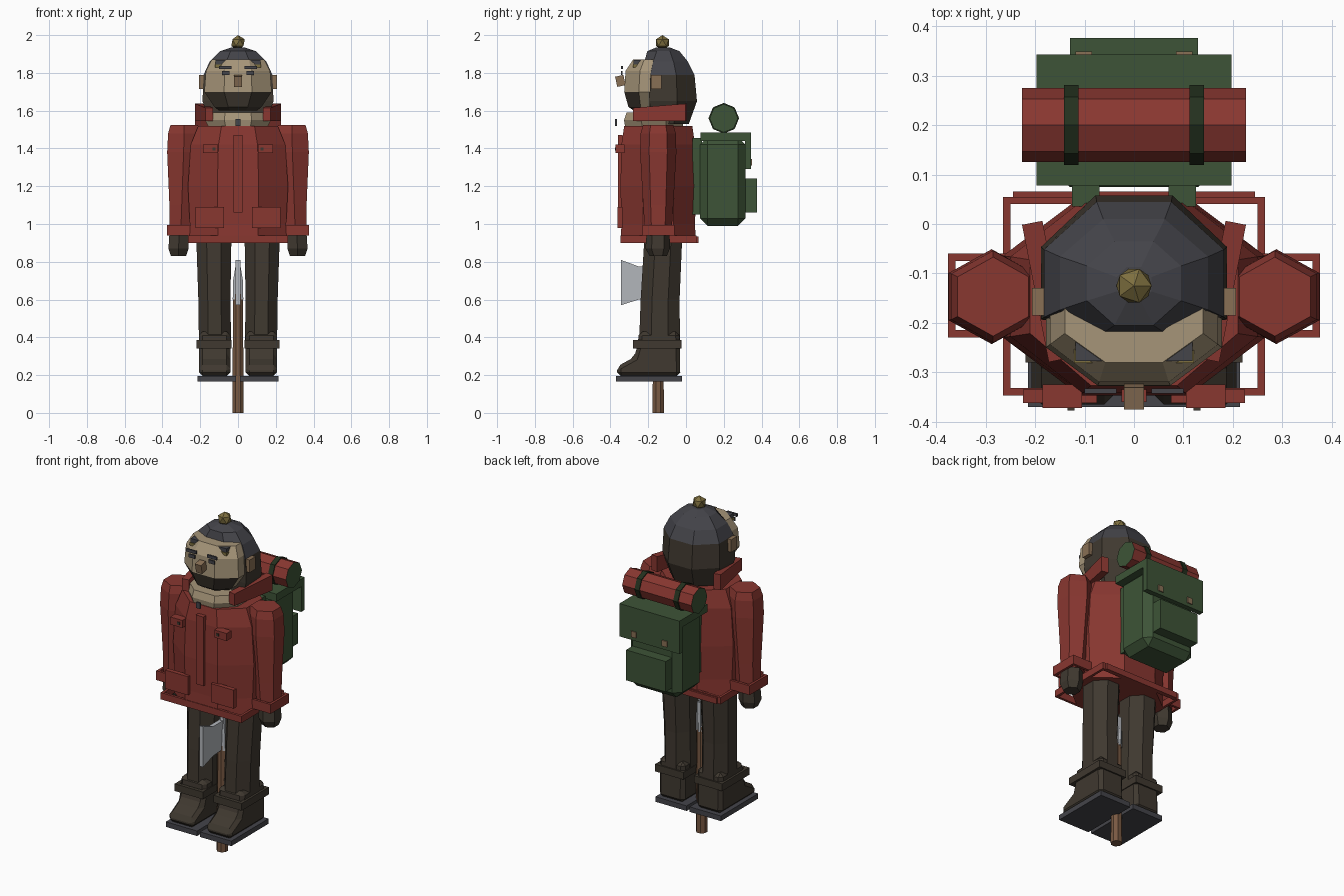
import bpy, bmesh
from math import pi, cos, sin, radians
from mathutils import Matrix

if "Cube" in bpy.data.objects:
    bpy.data.objects.remove(bpy.data.objects["Cube"])


def material(name, r, g, b):
    m = bpy.data.materials.new(name)
    m.use_nodes = True
    m.diffuse_color = (r, g, b, 1)
    m.node_tree.nodes["Principled BSDF"].inputs["Base Color"].default_value = (r, g, b, 1)
    return m


RED = material("coat red", .25, .038, .03)
BROWN = material("dark brown", .05, .04, .029)
SLATE = material("slate grey", .058, .058, .068)
GREEN = material("pack green", .047, .088, .038)
STRAP = material("dark green", .017, .03, .013)
SKIN = material("skin", .38, .30, .19)
TAN = material("nose tan", .25, .16, .09)
GOLD = material("gold", .21, .16, .05)
WOOD = material("wood", .19, .10, .055)
STEEL = material("steel", .45, .47, .50)


def finish(name, bm, mats, mirror=False, bevel=0, rule=None):
    bmesh.ops.recalc_face_normals(bm, faces=bm.faces)
    if rule:
        for f in bm.faces:
            f.material_index = int(rule(f.calc_center_median(), f.normal))
    mesh = bpy.data.meshes.new(name)
    bm.to_mesh(mesh)
    bm.free()
    for m in mats:
        mesh.materials.append(m)
    ob = bpy.data.objects.new(name, mesh)
    bpy.context.collection.objects.link(ob)
    if bevel:
        mod = ob.modifiers.new("chamfer", 'BEVEL')
        mod.width, mod.segments = bevel, 1
    if mirror:
        ob.modifiers.new("other side", 'MIRROR')
    return ob


def add_box(bm, x0, x1, y0, y1, z0, z1):
    mat = Matrix.Translation(((x0 + x1) / 2, (y0 + y1) / 2, (z0 + z1) / 2)) \
        @ Matrix.Diagonal((x1 - x0, y1 - y0, z1 - z0, 1))
    return bmesh.ops.create_cube(bm, size=1, matrix=mat)["verts"]


def box(name, m, x, y, z, mirror=False, bevel=0, tilt=0, axis='X'):
    bm = bmesh.new()
    vs = add_box(bm, *x, *y, *z)
    if tilt:
        c = (sum(x) / 2, sum(y) / 2, sum(z) / 2)
        bmesh.ops.rotate(bm, verts=vs, cent=c, matrix=Matrix.Rotation(radians(tilt), 3, axis))
    return finish(name, bm, [m], mirror, bevel)


def frame(name, m, x, y, z, t=.015, mirror=False):
    """Open rectangular band."""
    bm = bmesh.new()
    for yy in ((y[0], y[0] + t), (y[1] - t, y[1])):
        add_box(bm, *x, *yy, *z)
    for xx in ((x[0], x[0] + t), (x[1] - t, x[1])):
        add_box(bm, *xx, y[0] + t, y[1] - t, *z)
    return finish(name, bm, [m], mirror)


def loft(name, mats, n, rings, mirror=False, rule=None):
    """Stack of n-sided rings (z, centre x, centre y, half width, half depth[, front limit])."""
    bm = bmesh.new()
    ang = [2 * pi * (i + .5) / n for i in range(n)]
    mc, ms = max(cos(a) for a in ang), max(sin(a) for a in ang)
    loops = []
    for z, cx, cy, rx, ry, *lim in rings:
        front = lim[0] if lim else -9
        loops.append([bm.verts.new((cx + rx * cos(a) / mc, max(cy + ry * sin(a) / ms, front), z))
                      for a in ang])
    for a, b in zip(loops, loops[1:]):
        for i in range(n):
            j = (i + 1) % n
            bm.faces.new((a[i], a[j], b[j], b[i]))
    bm.faces.new(loops[0])
    bm.faces.new(loops[-1])
    return finish(name, bm, mats, mirror, 0, rule)


def extrude_side(name, m, outline, x0, x1, mirror=False, bevel=0):
    """Side outline of (y, z) points pushed across x."""
    bm = bmesh.new()
    a = [bm.verts.new((x0, y, z)) for y, z in outline]
    b = [bm.verts.new((x1, y, z)) for y, z in outline]
    bm.faces.new(a)
    bm.faces.new(b)
    for i in range(len(a)):
        j = (i + 1) % len(a)
        bm.faces.new((a[i], a[j], b[j], b[i]))
    return finish(name, bm, [m], mirror, bevel)


def roll(name, mats, y, z, r, x0, x1, mirror=False, rule=None):
    bm = bmesh.new()
    mat = Matrix.Translation(((x0 + x1) / 2, y, z)) @ Matrix.Rotation(pi / 2, 4, 'Y')
    bmesh.ops.create_cone(bm, cap_ends=True, segments=8, radius1=r, radius2=r,
                          depth=x1 - x0, matrix=mat)
    return finish(name, bm, mats, mirror, 0, rule)


# Support stick with a steel blade between the legs
loft("stick", [WOOD], 8, [(0, 0, -.147, .03, .03), (.63, 0, -.147, .026, .026)])
blade = [(-.345, .57), (-.345, .81), (-.25, .775), (-.12, .775), (-.12, .61), (-.25, .60)]
extrude_side("stick_blade", STEEL, blade, -.012, .012)
loft("blade_socket", [STEEL], 6, [(.6, 0, -.147, .028, .03), (.7, 0, -.147, .026, .028),
                                  (.81, 0, -.147, .008, .015)])

# Legs and boots
box("sole", SLATE, (.01, .215), (-.37, -.02), (.165, .195), True)
boot = [(-.365, .195), (-.365, .245), (-.275, .295), (-.255, .36), (-.25, .43),
        (-.035, .43), (-.03, .195)]
extrude_side("boot", BROWN, boot, .04, .207, True, .02)
frame("boot_band", BROWN, (.035, .22), (-.28, -.025), (.342, .385), .02, True)
loft("leg", [BROWN], 8, [(.38, .122, -.14, .085, .108), (.6, .125, -.137, .085, .103),
                         (.93, .128, -.12, .093, .1)], True)

# Coat
CY = -.147
loft("coat_body", [RED], 8, [(.9, 0, CY, .26, .198), (1.0, 0, CY, .255, .195),
                             (1.2, 0, CY, .265, .2), (1.42, 0, CY, .25, .195),
                             (1.52, 0, CY, .21, .18)])
frame("coat_hem", RED, (-.265, .265), (-.347, .055), (.9, .94))
box("hem_back_strip", RED, (-.245, .245), (.055, .066), (.9, .935))
box("coat_placket", RED, (-.025, .025), (-.36, -.335), (1.06, 1.47))
box("lower_pocket", RED, (.075, .225), (-.362, -.335), (.98, 1.09), True)
box("chest_pocket_flap", RED, (.105, .185), (-.372, -.325), (1.375, 1.42), True)
box("pocket_button", BROWN, (.12, .135), (-.377, -.37), (1.39, 1.405), True)

# Arms
loft("sleeve", [RED], 6, [(.95, .303, CY, .06, .07), (1.1, .298, CY, .065, .08),
                          (1.38, .288, CY, .087, .096), (1.48, .285, CY, .085, .093),
                          (1.525, .285, CY, .072, .08)], True)
frame("sleeve_cuff", RED, (.235, .376), (-.23, -.06), (.94, .995), .015, True)
loft("hand", [BROWN], 6, [(.83, .315, -.147, .04, .045), (.87, .315, -.15, .053, .065),
                          (.97, .31, -.147, .052, .06)], True)

# Neck and collar
loft("neck", [SKIN], 8, [(1.5, 0, -.17, .15, .15), (1.55, 0, -.17, .175, .158),
                         (1.59, 0, -.17, .165, .145)])
box("throat_clasp", SLATE, (-.013, .013), (-.375, -.365), (1.52, 1.555))
collar = box("collar_flap", RED, (.158, .2), (-.278, .005), (1.545, 1.615), True, 0, -11, 'Z')
for v in collar.data.vertices:
    if v.co.z > 1.6 and v.co.y > -.1:
        v.co.z += .022

# Head: face with beard, hood with a slate crown
loft("face", [SKIN, BROWN], 8,
     [(1.6, 0, -.19, .10, .085), (1.62, 0, -.195, .125, .11), (1.7, 0, -.195, .178, .132),
      (1.81, 0, -.19, .17, .13), (1.87, 0, -.18, .14, .10)],
     rule=lambda c, n: c.z < 1.68 and abs(n.x) < .8)
loft("hood", [BROWN, SLATE], 8,
     [(1.53, 0, -.12, .15, .135, -.195), (1.65, 0, -.12, .188, .178, -.195),
      (1.79, 0, -.12, .182, .165, -.195), (1.86, 0, -.12, .15, .13, -.22),
      (1.915, 0, -.12, .095, .085), (1.935, 0, -.122, .035, .035)],
     rule=lambda c, n: c.z > 1.79)
box("ear", TAN, (.165, .206), (-.185, -.13), (1.715, 1.79), True)
box("nose", TAN, (-.02, .02), (-.37, -.325), (1.73, 1.785), False, 0, 12)
box("eye", SLATE, (.045, .085), (-.343, -.335), (1.79, 1.81), True)
box("eyebrow", SLATE, (.035, .1), (-.343, -.333), (1.82, 1.837), True)

# Cap visor, trim and finial
box("visor", SLATE, (-.118, .118), (-.277, -.16), (1.842, 1.868))
frame("visor_trim", GOLD, (-.121, .121), (-.281, -.17), (1.828, 1.845), .02)
bm = bmesh.new()
bmesh.ops.create_icosphere(bm, subdivisions=1, radius=.04,
                           matrix=Matrix.Translation((0, -.125, 1.96)))
finish("cap_finial", bm, [GOLD])

# Backpack and bedroll
box("pack_body", GREEN, (-.17, .17), (.075, .315), (.99, 1.46), False, .04)
box("pack_lid", GREEN, (-.197, .197), (.078, .343), (1.44, 1.485))
box("pack_flap", GREEN, (-.197, .197), (.312, .343), (1.29, 1.45))
box("pack_pocket", GREEN, (-.13, .13), (.3, .376), (1.06, 1.24))
box("pack_strap", GREEN, (.07, .125), (.035, .085), (1.05, 1.455), True)
box("pack_buckle", TAN, (.085, .118), (.34, .349), (1.31, 1.345), True)
roll("bedroll", [RED, GREEN], .2, 1.56, .075, -.227, .227, rule=lambda c, n: abs(n.x) > .9)
roll("bedroll_strap", [STRAP], .2, 1.56, .081, .112, .142, True)
